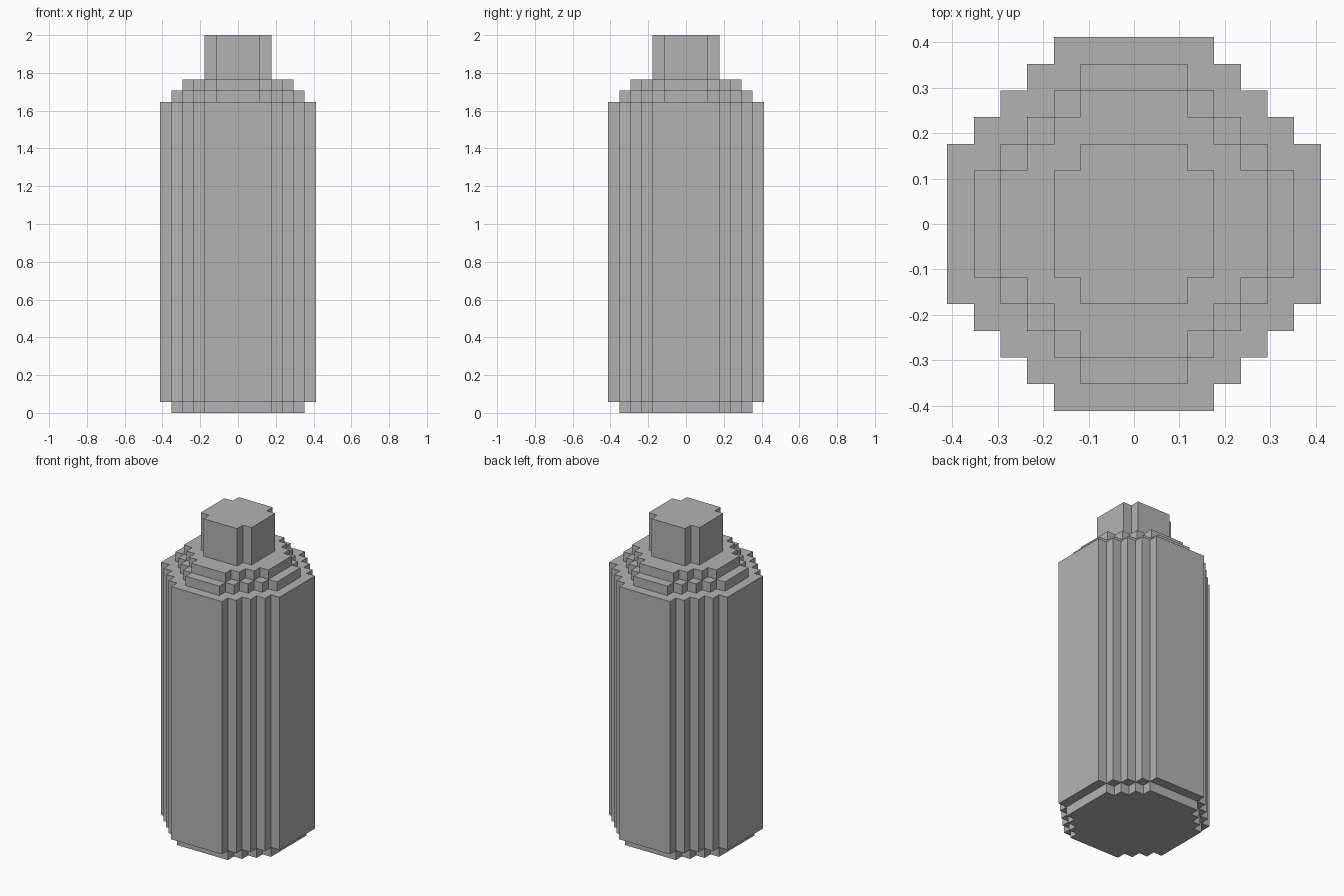
import bpy
import bmesh

if "Cube" in bpy.data.objects:
    bpy.data.objects.remove(bpy.data.objects["Cube"])

UNIT = 2 / 34  # one block of the stepped shape

grey = bpy.data.materials.new("plain_grey")
grey.use_nodes = True
colour = (0.45, 0.45, 0.45, 1)
grey.diffuse_color = colour
grey.node_tree.nodes["Principled BSDF"].inputs["Base Color"].default_value = colour


def stepped_outline(reach, flat):
    """Blocky circle: flat sides of half-width `flat`, staircase corners."""
    corner = []
    for i in range(reach - flat + 1):
        corner.append((reach - i, flat + i))
        if i < reach - flat:
            corner.append((reach - i - 1, flat + i))
    outline = []
    for _ in range(4):
        outline += corner
        corner = [(-y, x) for x, y in corner]
    return outline


def stepped_prism(name, reach, flat, bottom, top):
    bm = bmesh.new()
    verts = [bm.verts.new((x * UNIT, y * UNIT, bottom * UNIT))
             for x, y in stepped_outline(reach, flat)]
    base = bm.faces.new(verts)
    raised = bmesh.ops.extrude_face_region(bm, geom=[base], use_keep_orig=True)
    lifted = [g for g in raised["geom"] if isinstance(g, bmesh.types.BMVert)]
    bmesh.ops.translate(bm, verts=lifted, vec=(0, 0, (top - bottom) * UNIT))
    bmesh.ops.recalc_face_normals(bm, faces=bm.faces)
    mesh = bpy.data.meshes.new(name)
    bm.to_mesh(mesh)
    bm.free()
    mesh.materials.append(grey)
    obj = bpy.data.objects.new(name, mesh)
    bpy.context.collection.objects.link(obj)
    return obj


# Stacked from the ground up: name, reach, flat half-width, bottom, top
stepped_prism("foot", 6, 3, 0, 1)
stepped_prism("body", 7, 3, 1, 28)
stepped_prism("lower_shoulder", 6, 2, 28, 29)
stepped_prism("upper_shoulder", 5, 2, 29, 30)
stepped_prism("cap", 3, 2, 30, 34)
